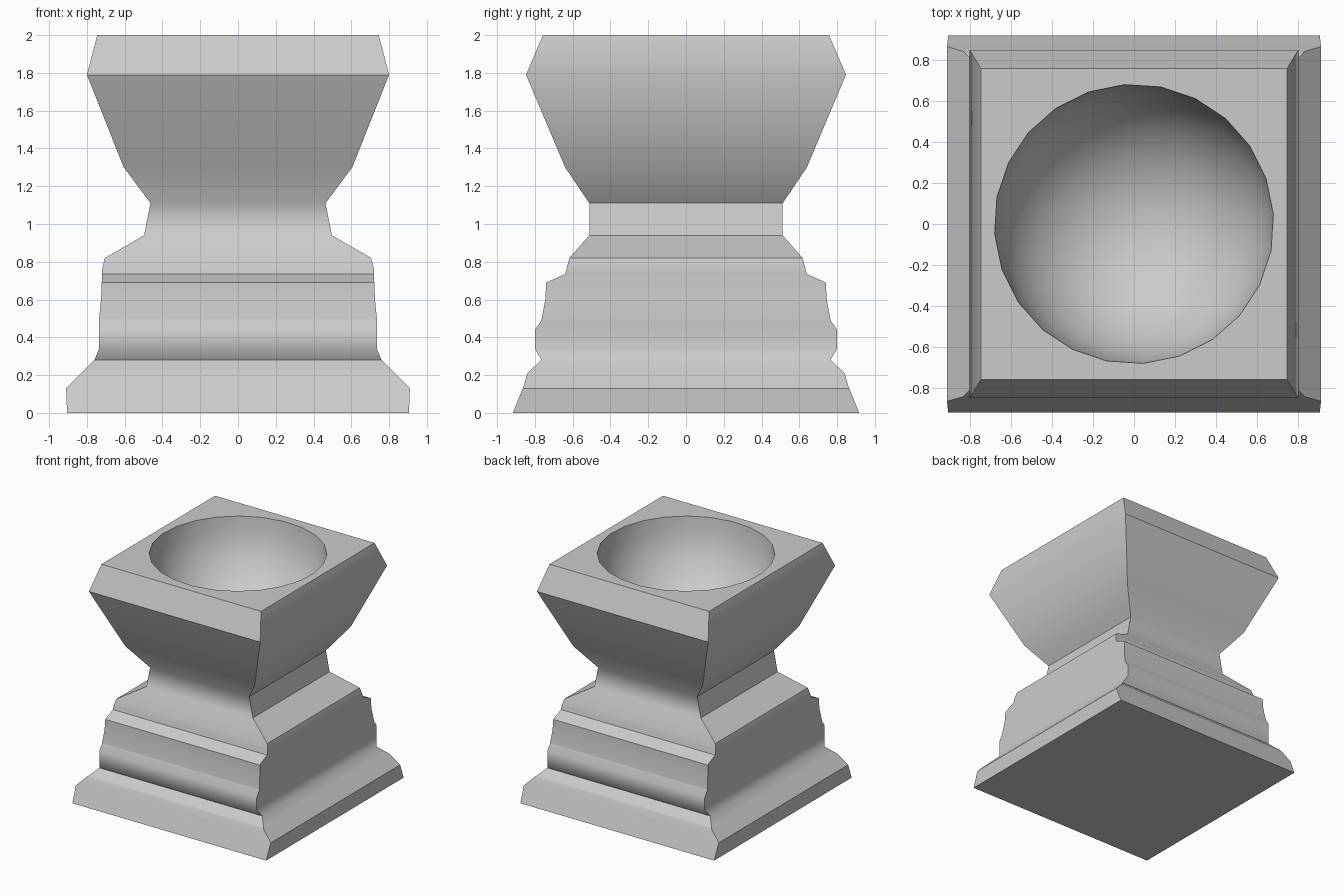
import bpy, bmesh, math

if "Cube" in bpy.data.objects:
    bpy.data.objects.remove(bpy.data.objects["Cube"])

# Half-width profiles (z, half width) seen from the front and from the side
FRONT = [(0, .905), (.13, .91), (.23, .81), (.28, .76), (.34, .735), (.5, .735), (.6, .725),
         (.73, .72), (.76, .72), (.82, .705), (.94, .497), (1.11, .463), (1.3, .605),
         (1.79, .80), (2, .745)]
SIDE = [(0, .917), (.14, .86), (.21, .84), (.28, .765), (.34, .80), (.44, .80),
        (.49, .765), (.6, .745), (.69, .74), (.735, .64), (.82, .617), (.94, .512),
        (1.11, .512), (1.3, .64), (1.79, .847), (2, .757)]
BOWL_R, SEGS, RINGS = .68, 24, 8


def width(profile, z):
    for (z0, w0), (z1, w1) in zip(profile, profile[1:]):
        if z <= z1:
            return w0 + (w1 - w0) * (z - z0) / (z1 - z0)
    return profile[-1][1]


def bridge(bm, a, b):
    n = len(a)
    for i in range(n):
        j = (i + 1) % n
        bm.faces.new((a[i], a[j], b[j], b[i]))


def loop_edges(bm, ring):
    return [bm.edges.get((ring[i - 1], ring[i])) for i in range(len(ring))]


bm = bmesh.new()

# Moulded pedestal: stacked rectangles following both profiles
levels = sorted({z for z, _ in FRONT + SIDE})
rects = []
for z in levels:
    x, y = width(FRONT, z), width(SIDE, z)
    rects.append([bm.verts.new((sx * x, sy * y, z))
                  for sx, sy in ((-1, -1), (1, -1), (1, 1), (-1, 1))])
for a, b in zip(rects, rects[1:]):
    bridge(bm, a, b)
bm.faces.new(rects[0][::-1])

# Hemispherical bowl sunk into the top
rings = []
for k in range(RINGS):
    t = k / RINGS * math.pi / 2
    rings.append([bm.verts.new((BOWL_R * math.cos(t) * math.cos(a),
                                BOWL_R * math.cos(t) * math.sin(a),
                                2 - BOWL_R * math.sin(t)))
                  for a in (math.radians(4) + 2 * math.pi * i / SEGS for i in range(SEGS))])
for a, b in zip(rings, rings[1:]):
    bridge(bm, a, b)
bottom = bm.verts.new((0, 0, 2 - BOWL_R))
for i in range(SEGS):
    bm.faces.new((rings[-1][i - 1], rings[-1][i], bottom))

# Flat top around the bowl
bmesh.ops.triangle_fill(bm, use_beauty=True, normal=(0, 0, 1),
                        edges=loop_edges(bm, rects[-1]) + loop_edges(bm, rings[0]))
bmesh.ops.recalc_face_normals(bm, faces=bm.faces)

mesh = bpy.data.meshes.new("pedestal_bowl")
bm.to_mesh(mesh)
bm.free()
obj = bpy.data.objects.new("pedestal_bowl", mesh)
bpy.context.collection.objects.link(obj)
bpy.context.view_layer.objects.active = obj
obj.select_set(True)
bpy.ops.object.shade_smooth_by_angle(angle=math.radians(45))
